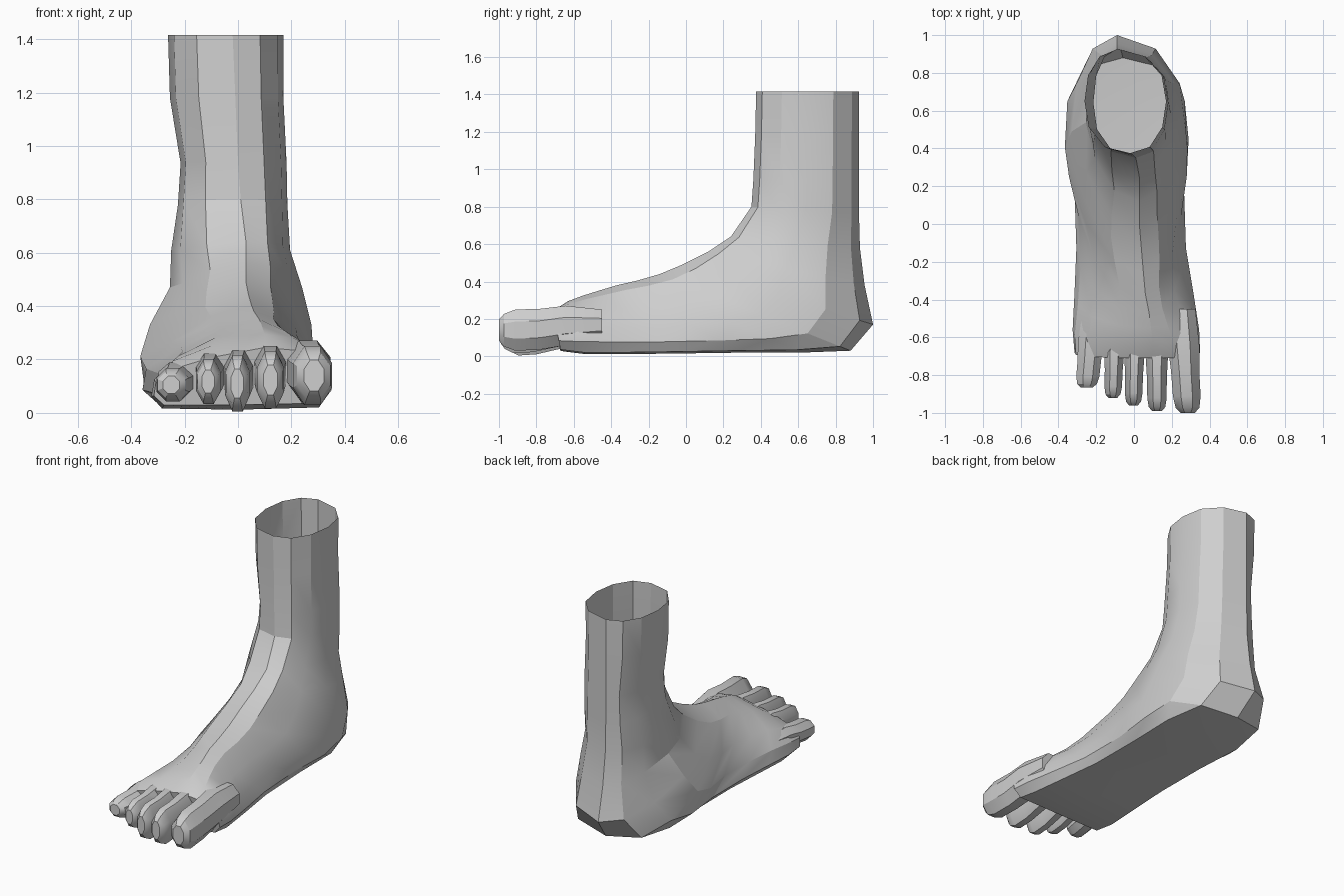
import bpy, bmesh, math
from mathutils import Vector

cube = bpy.data.objects.get("Cube")
if cube:
    bpy.data.objects.remove(cube)

grey = bpy.data.materials.new("plain grey")
grey.use_nodes = True
grey.diffuse_color = (0.62, 0.62, 0.62, 1)
grey.node_tree.nodes["Principled BSDF"].inputs["Base Color"].default_value = (0.62, 0.62, 0.62, 1)


def loft(name, rings, cap_start, cap_end, angle):
    """Skin a list of equal-length closed rings into one object."""
    bm = bmesh.new()
    loops = [[bm.verts.new(p) for p in ring] for ring in rings]
    count = len(loops[0])
    for a, b in zip(loops, loops[1:]):
        for i in range(count):
            j = (i + 1) % count
            bm.faces.new((a[i], a[j], b[j], b[i]))
    if cap_start:
        bm.faces.new(loops[0])
    if cap_end:
        bm.faces.new(loops[-1])
    bmesh.ops.recalc_face_normals(bm, faces=bm.faces)
    mesh = bpy.data.meshes.new(name)
    bm.to_mesh(mesh)
    bm.free()
    obj = bpy.data.objects.new(name, mesh)
    bpy.context.collection.objects.link(obj)
    mesh.materials.append(grey)
    bpy.ops.object.select_all(action='DESELECT')
    obj.select_set(True)
    bpy.context.view_layer.objects.active = obj
    bpy.ops.object.shade_smooth_by_angle(angle=math.radians(angle))


# Cross-section styles: (distance from top to bottom, share of the half width)
LEG = [(0, 0), (.06, .55), (.25, .9), (.5, 1), (.75, .9), (.93, .55), (1, 0)]
FOOT = [(0, 0), (.07, .36), (.3, .72), (.6, .93), (.82, 1), (.97, .87), (1, 0)]
BALL = [(0, 0), (.05, .48), (.19, .82), (.45, .98), (.75, 1), (.97, .88), (1, 0)]


def blend(style, i):
    a, b = (LEG, FOOT) if style <= 1 else (FOOT, BALL)
    f = style if style <= 1 else style - 1
    return [p + (q - p) * f for p, q in zip(a[i], b[i])]


def body_ring(front_y, front_z, back_y, back_z, low_x, high_x, front_x, top_style, sole_style):
    front = Vector((front_x, front_y, front_z))
    back = Vector((-.09 * max(0, 1 - sole_style), back_y, back_z))

    def point(i, edge):
        style = top_style if i < 3 else sole_style
        t, w = blend(style, i)
        p = front.lerp(back, t)
        p.x += (edge - p.x) * w
        if edge < 0:                      # outer side of the foot sits lower
            p.z *= 1 - .12 * style * w
        return p

    last = len(LEG) - 1
    return ([point(i, high_x) for i in range(last + 1)]
            + [point(i, low_x) for i in range(last - 1, 0, -1)])


# Rings fan from the open shin, round the heel and forward to the ball
BODY = [
    (.375, 1.415, .925, 1.415, -.262, .17, -.02, 0, 0),
    (.37, 1.18, .925, 1.18, -.255, .17, -.01, 0, 0),
    (.36, .94, .925, .93, -.215, .182, 0, 0, 0),
    (.35, .8, .925, .76, -.225, .185, .01, 0, 0),
    (.24, .64, .93, .58, -.25, .195, .03, .2, 0),
    (.12, .56, .955, .38, -.255, .24, .03, .5, 0),
    (-.02, .49, 1, .17, -.33, .275, .03, .8, 0),
    (-.14, .44, .88, .03, -.375, .29, .04, .9, .35),
    (-.26, .405, .62, .02, -.365, .295, .05, 1, .8),
    (-.37, .38, .3, .02, -.315, .265, .06, 1, 1),
    (-.47, .35, -.05, .015, -.305, .275, .08, 1.1, 1.1),
    (-.55, .325, -.32, .012, -.315, .315, .09, 1.4, 1.4),
    (-.63, .295, -.54, .012, -.325, .345, .1, 1.8, 1.8),
    (-.71, .245, -.67, .03, -.315, .35, .1, 2, 2),
]
loft("foot_and_shin", [body_ring(*r) for r in BODY], False, True, 22)

# Toes: (name, root x, tip x, width, bottom z, top z, root y, tip y)
TOES = [
    ("big_toe", .25, .285, .15, .025, .255, -.45, -1),
    ("second_toe", .12, .122, .105, .012, .235, -.56, -.99),
    ("third_toe", .005, -.003, .095, 0, .22, -.56, -.96),
    ("fourth_toe", -.1, -.112, .095, .03, .205, -.55, -.92),
    ("little_toe", -.215, -.25, .125, .04, .17, -.5, -.865),
]
# Along each toe: (progress, width share, height share, knuckle lift)
TOE_SHAPE = [(0, 1, .7, .03), (.35, 1.12, .92, .025), (.6, 1, .95, .005),
             (.84, .98, .96, 0), (.95, .84, .76, 0), (1, .5, .5, 0)]
SIDES = 8


def toe(name, root_x, tip_x, width, low, high, root_y, tip_y):
    rings = []
    for f, w, h, lift in TOE_SHAPE:
        ring = []
        for i in range(SIDES):
            a = math.tau * (i + .5) / SIDES
            x = root_x + (tip_x - root_x) * f + math.cos(a) * w * width * .54
            z = (low + high) / 2 + lift + math.sin(a) * h * (high - low) * .54
            ring.append((x, root_y + (tip_y - root_y) * f, z))
        rings.append(ring)
    loft(name, rings, True, True, 30)


for spec in TOES:
    toe(*spec)
